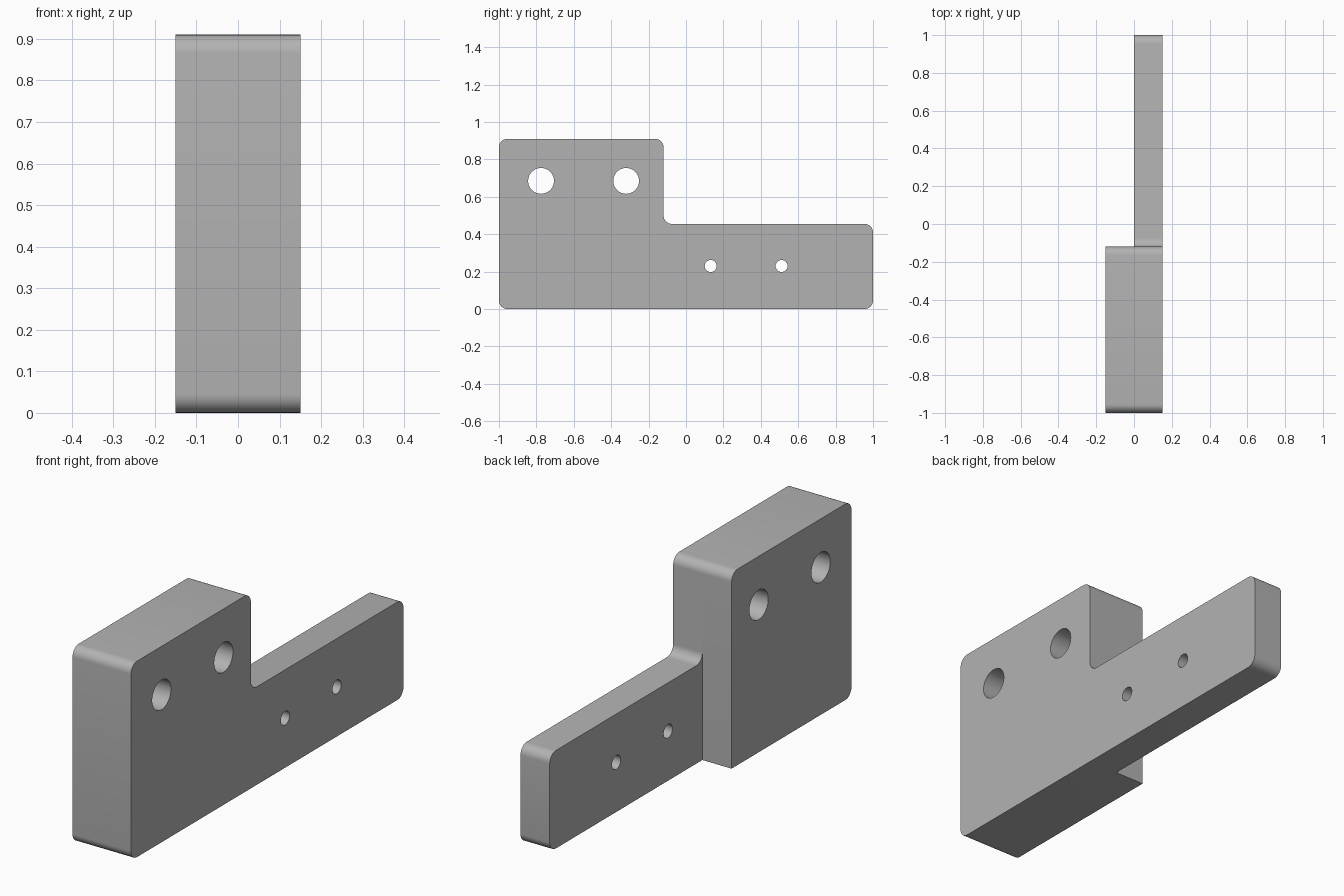
import bpy
import bmesh
from math import radians
from mathutils import Matrix, Vector

if "Cube" in bpy.data.objects:
    bpy.data.objects.remove(bpy.data.objects["Cube"])

HALF = 0.15      # half the thickness
STEP_Y = -0.12   # back end of the thick block
TOP, LEDGE = 0.91, 0.455
RADIUS = 0.045

grey = bpy.data.materials.new("machined grey")
grey.use_nodes = True
COLOUR = (0.45, 0.45, 0.45, 1)
grey.diffuse_color = COLOUR
grey.node_tree.nodes["Principled BSDF"].inputs["Base Color"].default_value = COLOUR


def rounded_profile(corners, segments=8):
    """Points of a (y, z) outline; each corner is (y, z, radius), all square."""
    points = []
    for i, (y, z, r) in enumerate(corners):
        p = Vector((y, z))
        if r == 0:
            points.append(p)
            continue
        before = (Vector(corners[i - 1][:2]) - p).normalized() * r
        after = (Vector(corners[(i + 1) % len(corners)][:2]) - p).normalized() * r
        centre = p + before + after
        for s in range(segments + 1):
            a = radians(90 * s / segments)
            turn = Matrix.Rotation(a, 2)
            u = turn @ Vector((1, 0))
            points.append(centre - after * u.x - before * u.y)
    return points


def extruded(name, points, x0, x1):
    bm = bmesh.new()
    face = bm.faces.new([bm.verts.new((x0, p.x, p.y)) for p in points])
    side = bmesh.ops.extrude_face_region(bm, geom=[face])["geom"]
    verts = [v for v in side if isinstance(v, bmesh.types.BMVert)]
    bmesh.ops.translate(bm, verts=verts, vec=(x1 - x0, 0, 0))
    bmesh.ops.recalc_face_normals(bm, faces=bm.faces)
    mesh = bpy.data.meshes.new(name)
    bm.to_mesh(mesh)
    bm.free()
    mesh.materials.append(grey)
    obj = bpy.data.objects.new(name, mesh)
    bpy.context.collection.objects.link(obj)
    return obj


def combine(target, tool, operation):
    mod = target.modifiers.new(operation.lower(), "BOOLEAN")
    mod.operation, mod.solver, mod.object = operation, "EXACT", tool
    bpy.context.view_layer.objects.active = target
    bpy.ops.object.modifier_apply(modifier=mod.name)
    bpy.data.objects.remove(tool)


# L-shaped plate along the full length
bracket = extruded("mounting_bracket", rounded_profile([
    (-1, 0, RADIUS), (1, 0, RADIUS), (1, LEDGE, RADIUS),
    (STEP_Y, LEDGE, RADIUS), (STEP_Y, TOP, RADIUS), (-1, TOP, RADIUS)]), 0, HALF)

# Thick block behind the front half of the plate
block = extruded("thick_block", rounded_profile([
    (-1, 0, RADIUS), (STEP_Y, 0, 0),
    (STEP_Y, TOP, RADIUS), (-1, TOP, RADIUS)]), -HALF, 0)
combine(bracket, block, "UNION")

# Two large and two small through holes
for y, z, r in [(-0.775, 0.685, 0.069), (-0.32, 0.685, 0.069),
                (0.132, 0.23, 0.032), (0.511, 0.23, 0.032)]:
    bpy.ops.mesh.primitive_cylinder_add(vertices=40, radius=r, depth=1,
                                        location=(0, y, z), rotation=(0, radians(90), 0))
    drill = bpy.context.object
    drill.data.materials.append(grey)
    drill.hide_render = True
    combine(bracket, drill, "DIFFERENCE")

# Smooth fillets and bores, sharp edges elsewhere
bpy.ops.object.select_all(action="DESELECT")
bracket.select_set(True)
bpy.context.view_layer.objects.active = bracket
bpy.ops.object.shade_smooth_by_angle(angle=radians(30))
